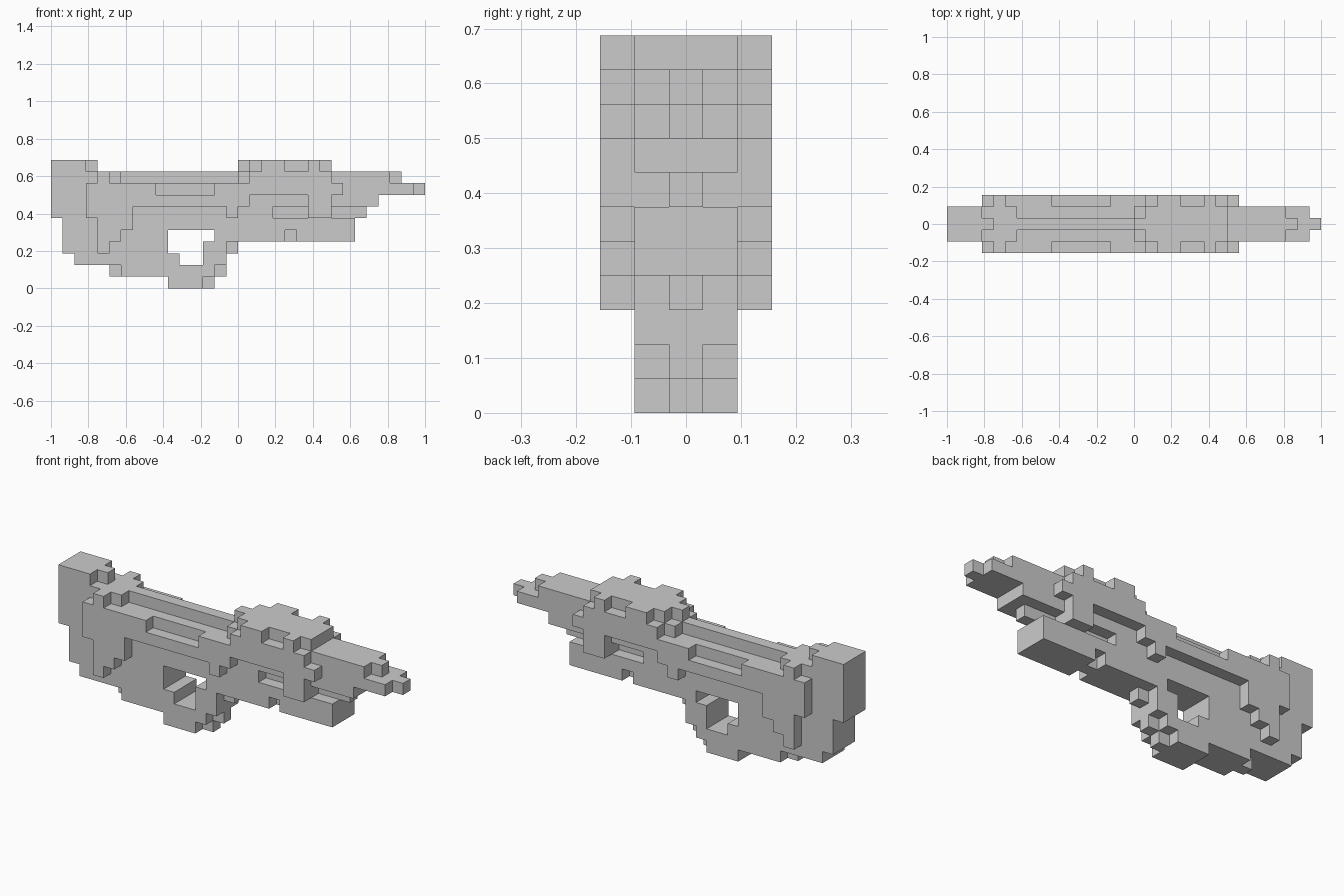
import bpy, bmesh

if "Cube" in bpy.data.objects:
    bpy.data.objects.remove(bpy.data.objects["Cube"])

U = 1 / 16   # edge of one block
width = {}   # (x, z) -> blocks reached either side of the centre row


def box(w, x0, x1, z0, z1):
    for x in range(x0, x1):
        for z in range(z0, z1):
            width[x, z] = w


# Body: stepped side profile, one (start, end) span per row from the bottom up
for z, span in enumerate([(10, 14), (5, 15), (2, 15), (1, 16), (1, 26), (1, 26),
                          (0, 27), (0, 28), (0, 32), (0, 30), (0, 4)]):
    box(1, *span, z, z + 1)
box(1, 16, 24, 10, 11)                      # raised sight rail

# Finger opening
box(-1, 10, 14, 4, 5)
box(-1, 11, 13, 2, 4)
box(-1, 10, 11, 3, 4)

# Narrow centre-only areas: top rib, side vent, front undercut
box(0, 6, 16, 9, 10)
box(0, 19, 22, 6, 7)
box(0, 24, 27, 6, 7)
# Single narrow blocks softening the corners
for x, z in [(3, 10), (5, 1), (13, 0), (14, 1), (15, 3), (16, 10), (20, 4), (29, 9), (31, 8)]:
    width[x, z] = 0

# Raised side plates: rear plate steps up towards the front
for i in range(3):
    box(2, 4 + i, 5 + i, 3 + i, 9)
box(2, 3, 4, 6, 9)
box(2, 7, 25, 7, 9)
box(1, 17, 25, 7, 8)                        # plate rises by the handguard
box(1, 9, 14, 8, 9)                         # long side slot
box(2, 22, 24, 6, 8)                        # front bracket
box(2, 17, 24, 9, 10)                       # upper housing
box(2, 18, 20, 10, 11)
for x, z in [(4, 9), (15, 6), (22, 10)]:    # small lugs
    width[x, z] = 2


def part_of(x, z):
    if x < 10:
        return "stock"
    if x < 16 and z < 5:
        return "grip"
    if x < 17 and z > 4:
        return "receiver"
    if x < 24 and z > 7:
        return "upper_housing"
    return "barrel" if z > 6 and x > 23 else "handguard"


def filled(x, y, z):
    return abs(y) <= width.get((x, z), -1)


def build(part):
    """Skin the part's blocks with outside faces only, then merge flat areas."""
    bm = bmesh.new()
    verts = {}

    def vert(p):
        if p not in verts:
            verts[p] = bm.verts.new(((p[0] - 16) * U, (p[1] - 0.5) * U, p[2] * U))
        return verts[p]

    for (x, z), w in width.items():
        if part_of(x, z) != part:
            continue
        for y in range(-w, w + 1):
            cell = (x, y, z)
            for axis in range(3):
                a, b = (axis + 1) % 3, (axis + 2) % 3
                for side in (0, 1):
                    near = list(cell)
                    near[axis] += 2 * side - 1
                    if filled(*near):
                        continue
                    ring = []
                    for da, db in ((0, 0), (1, 0), (1, 1), (0, 1)):
                        p = list(cell)
                        p[axis] += side
                        p[a] += da
                        p[b] += db
                        ring.append(vert(tuple(p)))
                    bm.faces.new(ring if side else ring[::-1])
    bmesh.ops.dissolve_limit(bm, angle_limit=0.01, verts=bm.verts[:], edges=bm.edges[:])
    mesh = bpy.data.meshes.new(part)
    bm.to_mesh(mesh)
    bm.free()
    bpy.context.collection.objects.link(bpy.data.objects.new(part, mesh))


for part in ("stock", "grip", "receiver", "upper_housing", "handguard", "barrel"):
    build(part)
